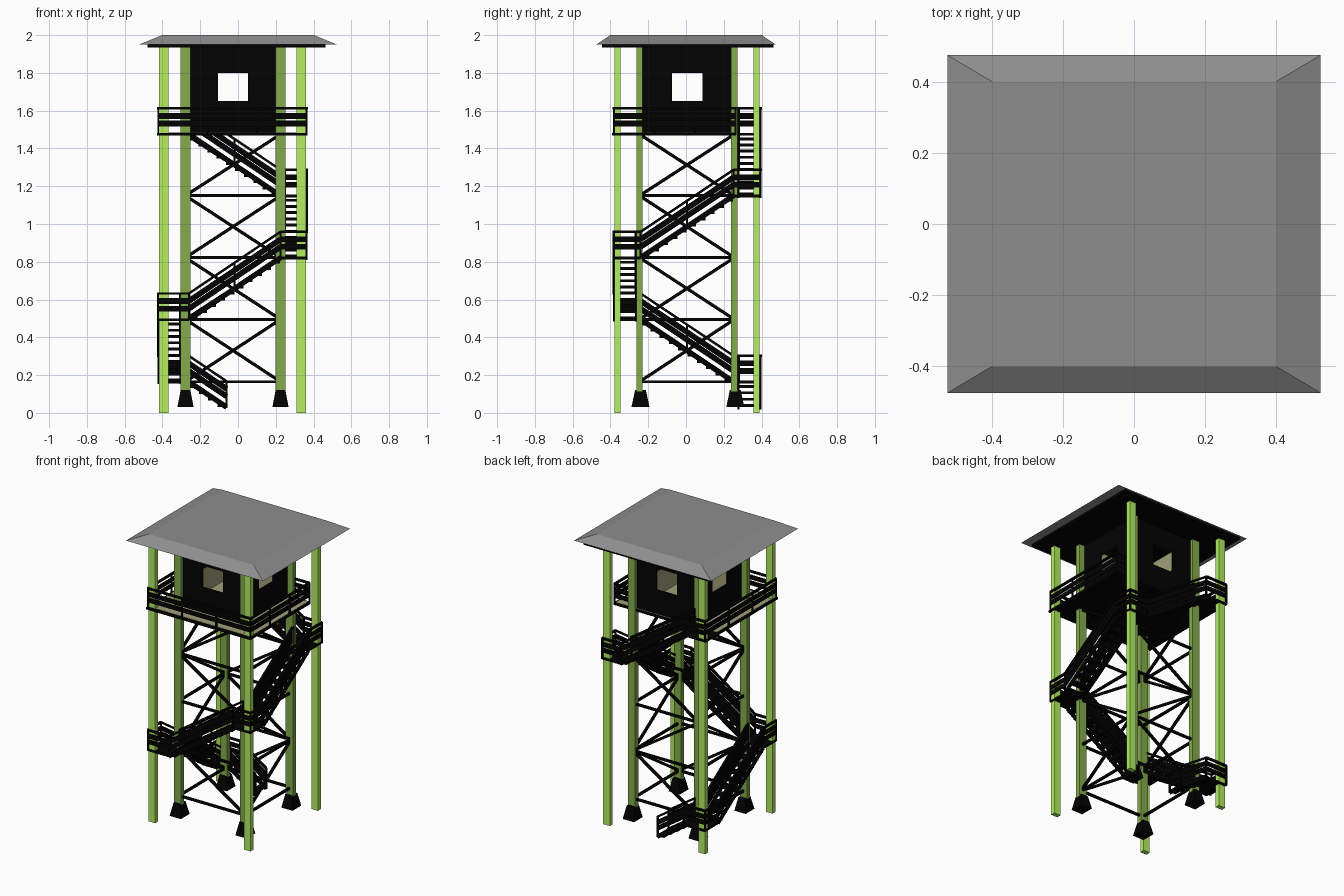
import bpy, bmesh
from mathutils import Vector as V, Matrix

if "Cube" in bpy.data.objects:
    bpy.data.objects.remove(bpy.data.objects["Cube"])

def mat(name, col):
    m = bpy.data.materials.new(name)
    m.diffuse_color = (*col, 1)
    m.use_nodes = True
    m.node_tree.nodes["Principled BSDF"].inputs["Base Color"].default_value = m.diffuse_color
    return m

BLACK = mat("dark_wood", (0.0008, 0.0008, 0.0008))
GREEN = mat("green_post", (0.46, 0.86, 0.12))
OLIVE = mat("olive_post", (0.23, 0.41, 0.07))
BEIGE = mat("pale_boards", (0.36, 0.35, 0.19))
SLATE = mat("roof_grey", (0.27, 0.27, 0.27))

def finish(bm, name, m=None):
    bmesh.ops.recalc_face_normals(bm, faces=bm.faces)
    me = bpy.data.meshes.new(name)
    bm.to_mesh(me)
    bm.free()
    ob = bpy.data.objects.new(name, me)
    bpy.context.collection.objects.link(ob)
    if m:
        me.materials.append(m)

def box(bm, x0, x1, y0, y1, z0, z1):
    c = Matrix.Translation(((x0 + x1) / 2, (y0 + y1) / 2, (z0 + z1) / 2))
    return bmesh.ops.create_cube(bm, size=1, matrix=c @ Matrix.Diagonal((x1 - x0, y1 - y0, z1 - z0, 1)))["verts"]

def beam(bm, a, b, w, h):
    a, b = V(a), V(b)
    d = b - a
    r = d.to_track_quat('X', 'Z').to_matrix().to_4x4()
    bmesh.ops.create_cube(bm, size=1, matrix=Matrix.Translation((a + b) / 2) @ r @ Matrix.Diagonal((d.length, w, h, 1)))

def frustum(bm, x0, x1, y0, y1, z0, z1, sx, sy):
    cx, cy = (x0 + x1) / 2, (y0 + y1) / 2
    for v in box(bm, x0, x1, y0, y1, z0, z1):
        if v.co.z > (z0 + z1) / 2:
            v.co.x = cx + (v.co.x - cx) * sx
            v.co.y = cy + (v.co.y - cy) * sy

def railing(bm, a, b, posts=2):
    a, b = V(a), V(b)
    for h, t, w in ((0.137, 0.013, 0.014), (0.097, 0.03, 0.007), (0.057, 0.03, 0.007)):
        o = V((0, 0, h))
        beam(bm, a + o, b + o, w, t)
    for i in range(posts):
        p = a.lerp(b, i / (posts - 1))
        box(bm, p.x - .005, p.x + .005, p.y - .005, p.y + .005, p.z - .005, p.z + .14)

def flight(name, a, b, n):
    bm = bmesh.new()
    a, b = V(a), V(b)
    d = V((b.x - a.x, b.y - a.y, 0)).normalized()
    side = V((-d.y, d.x, 0)) * 0.058
    for s in (-side, side):
        beam(bm, a + s, b + s, 0.01, 0.028)
        railing(bm, a + s, b + s, 3 if n > 5 else 2)
    for i in range(n):
        p = a.lerp(b, (i + 0.5) / n) - V((0, 0, 0.008))
        beam(bm, p - side, p + side, 0.045, 0.015)
    finish(bm, name, BLACK)

# main and outer posts, footings
PX, PY = (-0.278, 0.225), (-0.246, 0.256)
main, outer, feet = bmesh.new(), bmesh.new(), bmesh.new()
for x in PX:
    for y in PY:
        box(main, x - .027, x + .027, y - .017, y + .017, 0.1, 1.94)
        frustum(feet, x - .043, x + .043, y - .043, y + .053, 0.03, 0.12, 0.6, 0.6)
for x in (-0.394, 0.336):
    for y in (-0.362, 0.373):
        box(outer, x - .025, x + .025, y - .016, y + .016, 0, 1.94)
finish(main, "main_posts", OLIVE)
finish(outer, "outer_posts", GREEN)
finish(feet, "footings", BLACK)

# horizontal ties and zigzag diagonals on all four sides
LEV = (0.165, 0.495, 0.822, 1.15, 1.475)
bm = bmesh.new()
corners = [(PX[0], PY[0]), (PX[1], PY[0]), (PX[1], PY[1]), (PX[0], PY[1])]
for i in range(4):
    p, q = corners[i], corners[(i + 1) % 4]
    for k, z in enumerate(LEV):
        beam(bm, (*p, z), (*q, z), 0.014, 0.015)
        if k < 4:
            lo, hi = (q, p) if (i + k) % 2 == 0 else (p, q)
            beam(bm, (*lo, z), (*hi, LEV[k + 1]), 0.014, 0.017)
finish(bm, "cross_braces", BLACK)

# stairs winding round the tower
L, R, F, B = -0.422, 0.363, -0.382, 0.396
XL, XR, YF, YB = -0.26, 0.225, -0.24, 0.252
flight("stair_1_back", (-0.06, 0.336, 0.03), (XL, 0.336, LEV[0]), 4)
flight("stair_2_left", (-0.364, YB, LEV[0]), (-0.364, YF, LEV[1]), 10)
flight("stair_3_front", (XL, -0.324, LEV[1]), (XR, -0.324, LEV[2]), 10)
flight("stair_4_right", (0.305, YF, LEV[2]), (0.305, YB, LEV[3]), 10)
flight("stair_5_back", (XR, 0.336, LEV[3]), (XL, 0.336, LEV[4]), 10)

# corner landings with outer railings
spots = (("back_left", L, XL, B, YB, 0), ("front_left", L, XL, F, YF, 1),
         ("front_right", R, XR, F, YF, 2), ("back_right", R, XR, B, YB, 3))
for name, xo, xi, yo, yi, k in spots:
    bm = bmesh.new()
    z = LEV[k]
    box(bm, min(xo, xi), max(xo, xi), min(yo, yi), max(yo, yi), z - .009, z + .006)
    railing(bm, (xo, yo, z), (xi, yo, z))
    railing(bm, (xo, yo, z), (xo, yi, z))
    finish(bm, "landing_" + name, BLACK)

# top platform with its stair arrival corner and pale floor boards
bm = bmesh.new()
z = LEV[4]
box(bm, L - .006, R + .006, F - .01, 0.266, z - .007, z + .008)
box(bm, L - .006, XL, 0.266, B, z - .007, z + .008)
finish(bm, "platform_deck", BLACK)
bm = bmesh.new()
box(bm, L + .006, R - .006, F + .006, 0.256, z + .006, z + .0095)
finish(bm, "platform_floor", BEIGE)
bm = bmesh.new()
railing(bm, (L, F, z), (R, F, z), 4)
railing(bm, (L, F, z), (L, B, z), 4)
railing(bm, (R, F, z), (R, 0.262, z), 4)
railing(bm, (L, B, z), (XL, B, z))
railing(bm, (XR, 0.262, z), (R, 0.262, z))
finish(bm, "platform_railing", BLACK)

# cabin: dark outer walls and pale inner lining, a window on each side
def shell(name, m, x0, x1, y0, y1, t):
    bm = bmesh.new()
    def wall(u0, u1, w0, w1, put):
        for s in ((u0, w0, 1.48, 1.94), (w1, u1, 1.48, 1.94), (w0, w1, 1.48, 1.65), (w0, w1, 1.8, 1.94)):
            put(*s)
    for y in (y0, y1 - t):
        wall(x0, x1, -0.106, 0.052, lambda a, b, c, d: box(bm, a, b, y, y + t, c, d))
    for x in (x0, x1 - t):
        wall(y0, y1, -0.075, 0.087, lambda a, b, c, d: box(bm, x, x + t, a, b, c, d))
    finish(bm, name, m)
shell("cabin_walls", BLACK, -0.265, 0.212, -0.24, 0.25, 0.008)
shell("cabin_lining", BEIGE, -0.257, 0.204, -0.232, 0.242, 0.004)

# ceiling and hipped flat-topped roof
bm = bmesh.new()
box(bm, -0.48, 0.462, -0.445, 0.462, 1.934, 1.949)
finish(bm, "ceiling", BLACK)
bm = bmesh.new()
frustum(bm, -0.525, 0.525, -0.475, 0.475, 1.95, 2.0, 0.764, 0.845)
finish(bm, "roof", SLATE)
